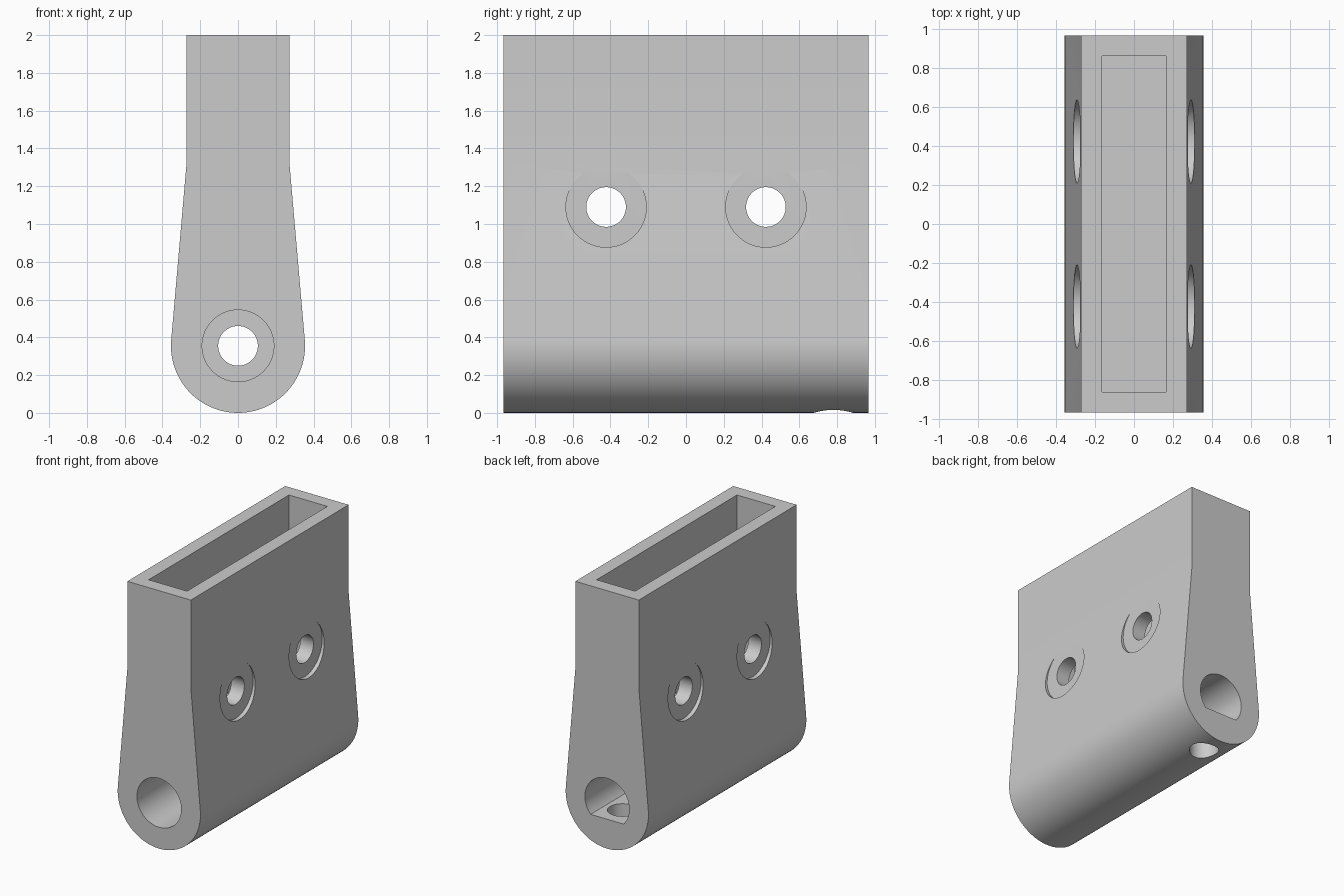
import bpy, bmesh, math
from mathutils import Matrix, Vector

if "Cube" in bpy.data.objects:
    bpy.data.objects.remove(bpy.data.objects["Cube"])

HALF_LEN = 0.967      # half length along y
R = 0.355             # rounded foot radius, also its centre height
NECK = 0.272          # half width of the upper neck
BORE = 0.19

grey = bpy.data.materials.new("light_grey")
grey.use_nodes = True
colour = (0.6, 0.6, 0.6, 1)
grey.diffuse_color = colour
grey.node_tree.nodes["Principled BSDF"].inputs["Base Color"].default_value = colour


def make_object(name, bm):
    bmesh.ops.recalc_face_normals(bm, faces=bm.faces)
    mesh = bpy.data.meshes.new(name)
    bm.to_mesh(mesh)
    bm.free()
    mesh.materials.append(grey)
    obj = bpy.data.objects.new(name, mesh)
    bpy.context.collection.objects.link(obj)
    return obj


def prism(name, profile, y0, y1):
    """Extrude an x-z outline along y."""
    bm = bmesh.new()
    face = bm.faces.new([bm.verts.new((x, y0, z)) for x, z in profile])
    out = bmesh.ops.extrude_face_region(bm, geom=[face])
    verts = [v for v in out["geom"] if isinstance(v, bmesh.types.BMVert)]
    bmesh.ops.translate(bm, verts=verts, vec=(0, y1 - y0, 0))
    return make_object(name, bm)


def cylinder(name, start, end, radius, sides=64):
    a, b = Vector(start), Vector(end)
    turn = (b - a).to_track_quat("Z", "Y").to_matrix().to_4x4()
    bm = bmesh.new()
    bmesh.ops.create_cone(bm, cap_ends=True, segments=sides, radius1=radius,
                          radius2=radius, depth=(b - a).length,
                          matrix=Matrix.Translation((a + b) / 2) @ turn)
    return make_object(name, bm)


def arc(radius, start, end, steps):
    angles = [math.radians(start + (end - start) * i / steps) for i in range(steps + 1)]
    return [(radius * math.cos(t), R + radius * math.sin(t)) for t in angles]


# Body: rounded foot, tapered flanks and straight neck
body = prism("bracket_body",
             [(NECK, 2), (NECK, 1.325)] + arc(R, 5, -185, 76) + [(-NECK, 1.325), (-NECK, 2)],
             -HALF_LEN, HALF_LEN)

# Slot open at the top
cutters = [prism("slot_cutter", [(-0.165, 0.75), (0.165, 0.75), (0.165, 2.2), (-0.165, 2.2)],
                 -0.86, 0.86)]

# Pivot: narrow passage, round front bore, flat-bottomed rear bore
cutters.append(cylinder("passage_cutter", (0, -1.2, R), (0, 1.2, R), 0.105))
cutters.append(cylinder("front_bore_cutter", (0, -1.2, R), (0, -0.4, R), BORE))
cutters.append(prism("rear_bore_cutter", arc(BORE, -42, 222, 56), 0.4, 1.2))

# Set screw hole under the rear bore
cutters.append(cylinder("set_screw_cutter", (0, 0.78, -0.2), (0, 0.78, 0.3), 0.105))

# Two cross holes with shallow seats on both flanks
for y in (-0.423, 0.423):
    cutters.append(cylinder("cross_hole_cutter", (-0.6, y, 1.09), (0.6, y, 1.09), 0.105))
    for side in (-1, 1):
        cutters.append(cylinder("seat_cutter", (side * 0.277, y, 1.09),
                                (side * 0.6, y, 1.09), 0.213))

bpy.context.view_layer.objects.active = body
for cutter in cutters:
    mod = body.modifiers.new("cut", "BOOLEAN")
    mod.operation = "DIFFERENCE"
    mod.solver = "EXACT"
    mod.object = cutter
    bpy.ops.object.modifier_apply(modifier=mod.name)
    bpy.data.objects.remove(cutter)

# Smooth curves, crisp edges
for obj in bpy.context.selected_objects:
    obj.select_set(False)
body.select_set(True)
bpy.ops.object.shade_smooth_by_angle(angle=math.radians(20))
